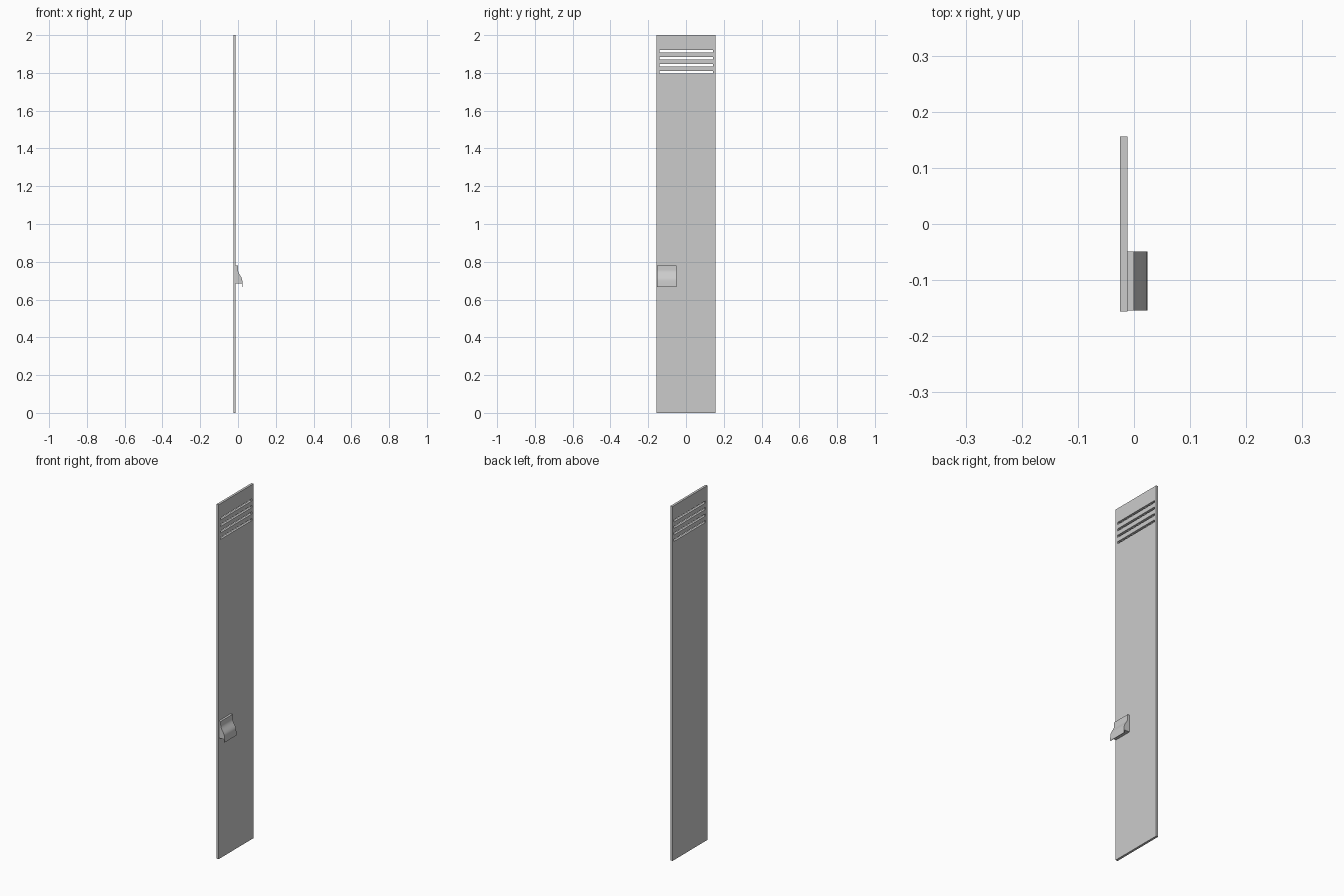
import bpy, bmesh, math

if "Cube" in bpy.data.objects:
    bpy.data.objects.remove(bpy.data.objects["Cube"])


def box(name, lo, hi):
    bm = bmesh.new()
    bmesh.ops.create_cube(bm, size=1)
    for v in bm.verts:
        v.co = [(a + b) / 2 + c * (b - a) for a, b, c in zip(lo, hi, v.co)]
    mesh = bpy.data.meshes.new(name)
    bm.to_mesh(mesh)
    bm.free()
    obj = bpy.data.objects.new(name, mesh)
    bpy.context.collection.objects.link(obj)
    return obj


def extrude_profile(name, points, y0, y1):
    bm = bmesh.new()
    face = bm.faces.new([bm.verts.new((x, y0, z)) for x, z in points])
    new = bmesh.ops.extrude_face_region(bm, geom=[face], use_keep_orig=True)["geom"]
    bmesh.ops.translate(bm, vec=(0, y1 - y0, 0),
                        verts=[g for g in new if isinstance(g, bmesh.types.BMVert)])
    bmesh.ops.recalc_face_normals(bm, faces=bm.faces)
    mesh = bpy.data.meshes.new(name)
    bm.to_mesh(mesh)
    bm.free()
    obj = bpy.data.objects.new(name, mesh)
    bpy.context.collection.objects.link(obj)
    return obj


# Tall thin door panel
BACK, FRONT = -0.025, -0.012
door = box("door_panel", (BACK, -0.156, 0), (FRONT, 0.156, 2))

# Four ventilation slots cut through the panel
for i in range(4):
    z = 1.914 - i * 0.0367
    cutter = box(f"vent_cutter_{i + 1}", (-0.05, -0.14, z - 0.006), (0.02, 0.143, z + 0.006))
    cutter.hide_render = True
    cutter.hide_set(True)
    cut = door.modifiers.new(f"vent_{i + 1}", 'BOOLEAN')
    cut.operation = 'DIFFERENCE'
    cut.solver = 'EXACT'
    cut.object = cutter

# Pull handle: flat top, S-curved face and a lip hanging at the bottom
curve = []
for i in range(11):
    t = i / 10
    curve.append((0.0225 * (1 - math.cos(math.pi * t)) / 2, 0.757 - 0.057 * t))
profile = [(FRONT, 0.78), (0, 0.78)] + curve + [
    (0.024, 0.685), (0.024, 0.667), (0.021, 0.667), (0.02, 0.684), (FRONT, 0.684)]
handle = extrude_profile("pull_handle", profile, -0.154, -0.049)

# Smooth the curved handle face, keep hard edges
bpy.ops.object.select_all(action='DESELECT')
handle.select_set(True)
bpy.context.view_layer.objects.active = handle
bpy.ops.object.shade_smooth_by_angle(angle=math.radians(30))
